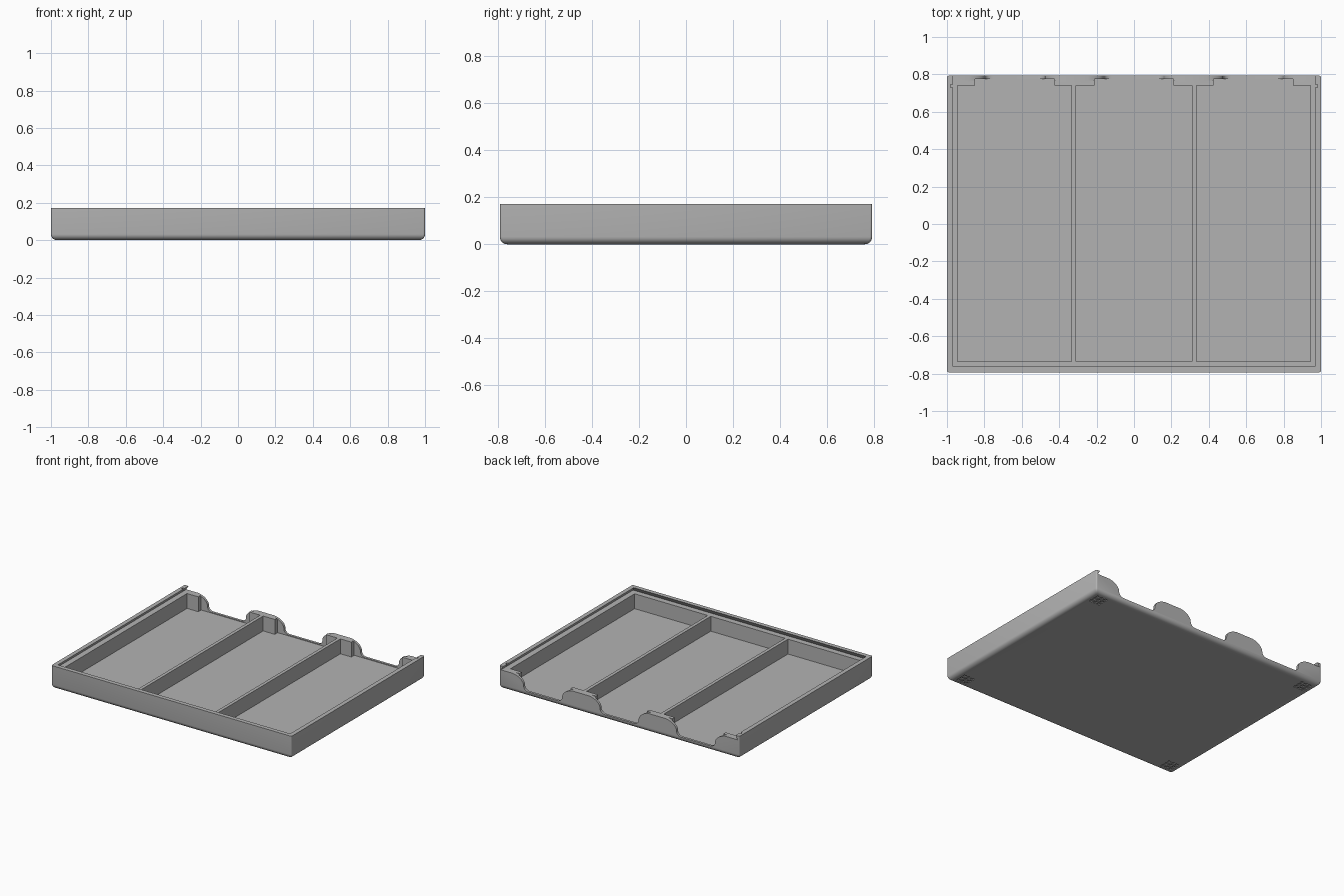
import bpy, bmesh
from math import sin, cos, pi

old = bpy.data.objects.get("Cube")
if old:
    bpy.data.objects.remove(old, do_unlink=True)

# Overall sizes
HX, HY, TOP = 1.0, 0.793, 0.172
FLOOR, LEDGE, ROUND, CORNER = 0.03, 0.142, 0.032, 0.01
BAYS = (-0.637, 0, 0.637)

grey = bpy.data.materials.new("plain grey")
grey.use_nodes = True
colour = (0.45, 0.45, 0.45, 1)
grey.diffuse_color = colour
grey.node_tree.nodes["Principled BSDF"].inputs["Base Color"].default_value = colour


def loft(name, *rings):
    """Closed solid skinned over matching rings of points."""
    bm = bmesh.new()
    loops = [[bm.verts.new(p) for p in ring] for ring in rings]
    bm.faces.new(loops[0])
    bm.faces.new(loops[-1])
    for a, b in zip(loops, loops[1:]):
        for i in range(len(a)):
            j = (i + 1) % len(a)
            bm.faces.new((a[i], a[j], b[j], b[i]))
    bmesh.ops.recalc_face_normals(bm, faces=bm.faces)
    mesh = bpy.data.meshes.new(name)
    bm.to_mesh(mesh)
    bm.free()
    mesh.materials.append(grey)
    obj = bpy.data.objects.new(name, mesh)
    bpy.context.collection.objects.link(obj)
    return obj


def rect(x0, x1, y0, y1, z):
    return [(x0, y0, z), (x1, y0, z), (x1, y1, z), (x0, y1, z)]


def box(name, x0, x1, y0, y1, z0, z1):
    return loft(name, rect(x0, x1, y0, y1, z0), rect(x0, x1, y0, y1, z1))


def rounded_rect(inset, z):
    """Tray outline with small corner rounds, drawn in by the inset."""
    points = []
    for k, (sx, sy) in enumerate(((1, 1), (-1, 1), (-1, -1), (1, -1))):
        for i in range(4):
            t = (k + i / 3) * pi / 2
            points.append((sx * (HX - inset - CORNER) + CORNER * cos(t),
                           sy * (HY - inset - CORNER) + CORNER * sin(t), z))
    return points


def cut(target, cutter):
    """Subtract the cutter, apply, and discard it."""
    mod = target.modifiers.new("cut", "BOOLEAN")
    mod.operation, mod.solver, mod.object = "DIFFERENCE", "EXACT", cutter
    bpy.context.view_layer.objects.active = target
    bpy.ops.object.modifier_apply(modifier=mod.name)
    bpy.data.objects.remove(cutter, do_unlink=True)


# Tray body: block with softened corners and a rounded underside
turns = [i * pi / 12 for i in range(7)]
tray = loft("tray", *[rounded_rect(ROUND * (1 - sin(t)), ROUND * (1 - cos(t))) for t in turns],
            rounded_rect(0, TOP))

# Dovetail slide for a lid, open at the back
cut(tray, loft("lid_slide", rect(-0.986, 0.986, -0.779, 1, LEDGE),
               rect(-0.966, 0.966, -0.759, 1, TOP + 0.003)))

# Three pockets leave two dividers between them
for x0, x1 in ((-0.943, -0.334), (-0.309, 0.309), (0.334, 0.943)):
    cut(tray, box("pocket", x0, x1, -0.736, 0.741, FLOOR, 0.3))

# Finger opening in the back wall of each pocket
steps = [i * pi / 16 for i in range(9)]
half = [(0.12 + 0.04 * sin(t), 0.07 - 0.034 * cos(t)) for t in steps]
half += [(0.27 - 0.11 * cos(t), 0.072 + 0.0715 * sin(t)) for t in steps]
half.append((0.27, 0.3))
outline = half + [(-x, z) for x, z in reversed(half)]
for cx in BAYS:
    cut(tray, box("back_recess", cx - 0.212, cx + 0.212, 0.7, 0.775, FLOOR, 0.3))
    cut(tray, loft("finger_opening", [(cx + x, 0.768, z) for x, z in outline],
                   [(cx + x, 1, z) for x, z in outline]))

for sx in (-1, 1):
    # Small lid catch in each side rim
    x = sx * 0.972
    cut(tray, box("lid_catch", x - 0.01, x + 0.01, 0.73, 0.746, LEDGE + 0.003, 0.3))
    # Grid of small square recesses in the underside corners
    for sy in (-1, 1):
        cx, cy = sx * 0.91, sy * 0.705
        for dx in (-0.034, 0, 0.034):
            for dy in (-0.034, 0, 0.034):
                cut(tray, box("foot_recess", cx + dx - 0.011, cx + dx + 0.011,
                              cy + dy - 0.011, cy + dy + 0.011, -0.1, 0.006))

# Smooth the rounds, keep the edges crisp
bpy.ops.object.select_all(action="DESELECT")
tray.select_set(True)
bpy.context.view_layer.objects.active = tray
bpy.ops.object.shade_smooth_by_angle(angle=pi / 6)
